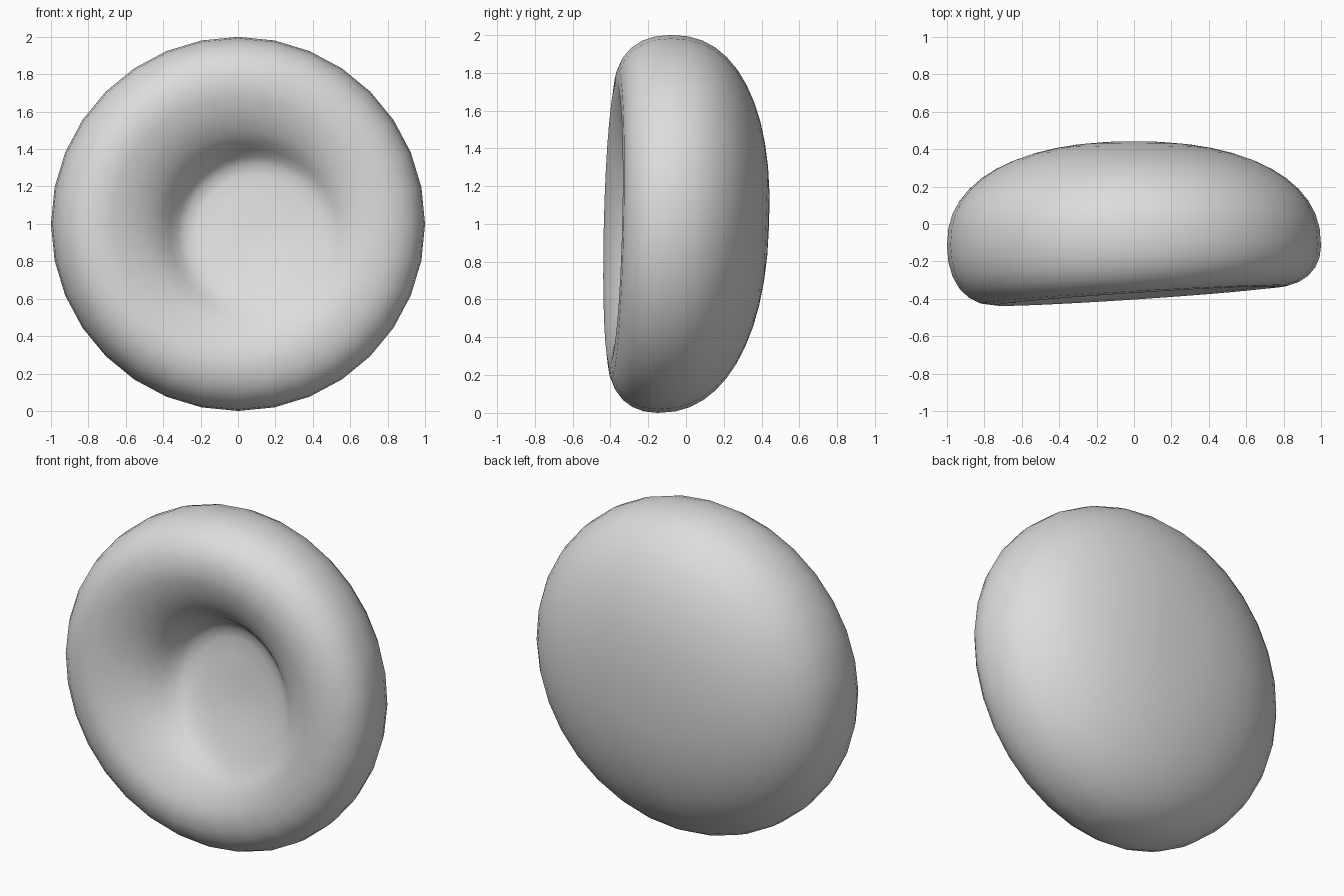
import bpy, bmesh, math

if "Cube" in bpy.data.objects:
    bpy.data.objects.remove(bpy.data.objects["Cube"])

SEG = 32
TILT = math.radians(20)
STEEP = math.radians(140)                # side where the bowl wall is steepest

# Colour
grey = bpy.data.materials.new("light_grey")
grey.diffuse_color = (0.72, 0.72, 0.72, 1)
grey.use_nodes = True
grey.node_tree.nodes["Principled BSDF"].inputs["Base Color"].default_value = grey.diffuse_color


def dome(t):
    """Rounded back, t = 0 at the equator and 1 at the middle."""
    a = t * math.pi / 2
    return math.cos(a) ** 0.88, math.sin(a) ** 0.88


# Rings as (radius, back height, front blend, sideways shift, bowl depth)
rings = []
for i in range(11, 0, -1):
    r, h = dome(i / 12)
    rings.append((r, h, 0, 0, 0))
for i in range(7):                       # rounded front lip
    a = i / 6 * math.pi / 2
    rings.append((0.74 + 0.26 * math.cos(a) ** 0.87, 0, math.sin(a) ** 0.93, 0, 0))
for r, s, d in [(0.68, 0.05, 0.025), (0.62, 0.15, 0.07), (0.57, 0.33, 0.15), (0.52, 0.55, 0.27),
                (0.48, 0.74, 0.43), (0.445, 0.88, 0.63), (0.41, 0.96, 0.83), (0.37, 1, 0.95),
                (0.31, 1, 1), (0.21, 1, 1), (0.1, 1, 1)]:
    rings.append((r, 0, 1, s, d))        # bowl wall and sloping floor


def point(ring, ang):
    r, h, f, shift, d = ring
    c, s = math.cos(ang), math.sin(ang)
    x, z = r * c + 0.09 * shift, r * s - 0.05 * shift
    equator = -0.115 + 0.035 * s * r
    crest = -0.386 + 0.052 * math.cos(ang - TILT) * min(1, r / 0.74)
    if d:                                # blend steep wall into a gentle one
        w = 0.5 + 0.5 * math.cos(ang - STEEP) * min(1, r / 0.3)
        d = w * d + (1 - w) * (1 - (r / 0.74) ** 2) ** 1.5
    bowl = d * (0.28 + 0.24 * (z * math.sin(STEEP) + x * math.cos(STEEP)))
    y = equator * (1 - f) + crest * f + (0.44 + 0.115) * h + bowl
    return x, y, 1 + z


# Cushion body
bm = bmesh.new()
loops = [[bm.verts.new(point(g, 2 * math.pi * k / SEG)) for k in range(SEG)] for g in rings]
for a, b in zip(loops, loops[1:]):
    for k in range(SEG):
        n = (k + 1) % SEG
        bm.faces.new((a[k], a[n], b[n], b[k]))
for loop, centre in ((loops[0], (0, 1, 0, 0, 0)), (loops[-1], (0, 0, 1, 1, 1))):
    mid = bm.verts.new(point(centre, 0))
    for k in range(SEG):
        bm.faces.new((loop[k], loop[(k + 1) % SEG], mid))
bmesh.ops.recalc_face_normals(bm, faces=bm.faces)
mesh = bpy.data.meshes.new("dimpled_cushion")
bm.to_mesh(mesh)
bm.free()
mesh.materials.append(grey)
mesh.shade_smooth()
body = bpy.data.objects.new("dimpled_cushion", mesh)
bpy.context.collection.objects.link(body)
